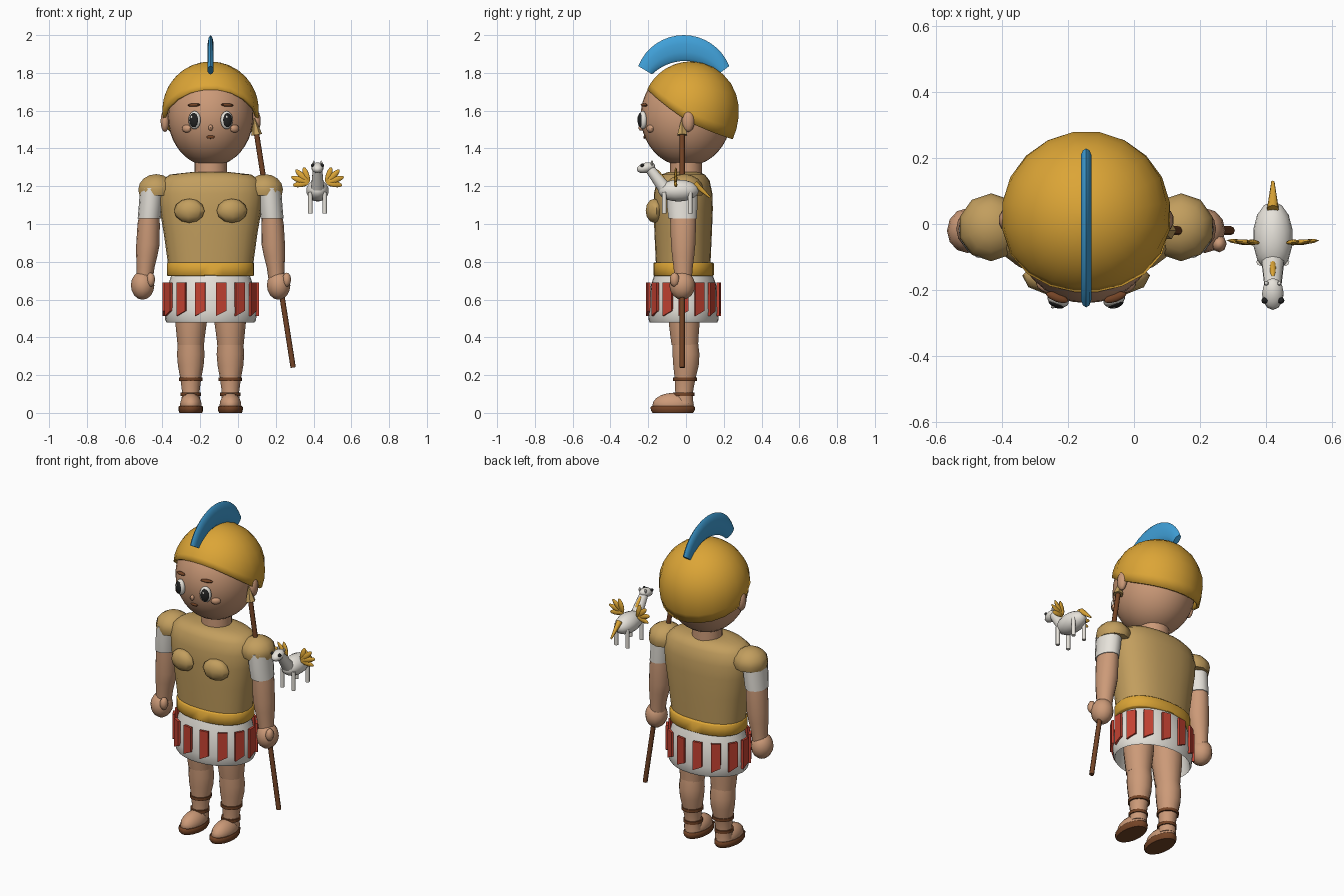
import bpy, bmesh, math
from mathutils import Matrix, Vector, Euler

if "Cube" in bpy.data.objects:
    bpy.data.objects.remove(bpy.data.objects["Cube"])

CX = -0.145  # centre line of the figure


def srgb(name, r, g, b):
    m = bpy.data.materials.new(name)
    m.diffuse_color = [((c / 255 + 0.055) / 1.055) ** 2.4 for c in (r, g, b)] + [1]
    m.use_nodes = True
    m.node_tree.nodes["Principled BSDF"].inputs["Base Color"].default_value = m.diffuse_color
    return m


SKIN = srgb("skin", 204, 154, 120)
TAN = srgb("tan armour", 194, 158, 94)
GOLD = srgb("gold", 220, 165, 54)
BLUE = srgb("blue", 64, 160, 216)
WHITE = srgb("white", 230, 226, 218)
RED = srgb("red", 196, 66, 50)
BROWN = srgb("brown", 116, 68, 38)
BLACK = srgb("black", 34, 34, 34)


def finish(name, bm, mat, angle=50):
    bmesh.ops.recalc_face_normals(bm, faces=bm.faces)
    me = bpy.data.meshes.new(name)
    bm.to_mesh(me)
    bm.free()
    me.materials.append(mat)
    me.polygons.foreach_set("use_smooth", [True] * len(me.polygons))
    me.set_sharp_from_angle(angle=math.radians(angle))
    ob = bpy.data.objects.new(name, me)
    bpy.context.collection.objects.link(ob)
    return ob


def skin_rings(bm, rings, caps=True, closed=True):
    rows = [[bm.verts.new(p) for p in r] for r in rings]
    n = len(rows[0])
    for a, b in zip(rows, rows[1:]):
        for i in range(n if closed else n - 1):
            j = (i + 1) % n
            bm.faces.new((a[i], a[j], b[j], b[i]))
    if caps:
        bm.faces.new(rows[0])
        bm.faces.new(rows[-1])


def loft(name, rings, mat, n=20, power=2.0):
    """Stack of horizontal (super)ellipses: (cx, cy, z, rx, ry)."""
    def pt(r, a):
        c, s = math.cos(a), math.sin(a)
        e = 2 / power
        return (r[0] + r[3] * math.copysign(abs(c) ** e, c),
                r[1] + r[4] * math.copysign(abs(s) ** e, s), r[2])
    bm = bmesh.new()
    skin_rings(bm, [[pt(r, 2 * math.pi * i / n) for i in range(n)] for r in rings])
    return finish(name, bm, mat)


def ball(name, c, r, mat, rot=(0, 0, 0), u=16, v=10, zmin=None):
    bm = bmesh.new()
    m = Matrix.Translation(c) @ Euler(rot).to_matrix().to_4x4() @ Matrix.Diagonal((*r, 1))
    bmesh.ops.create_uvsphere(bm, u_segments=u, v_segments=v, radius=1, matrix=m)
    if zmin is not None:
        for w in bm.verts:
            w.co.z = max(w.co.z, zmin)
    return finish(name, bm, mat)


def rod(name, p0, p1, r0, r1, mat, n=10):
    p0, p1 = Vector(p0), Vector(p1)
    d = p1 - p0
    bm = bmesh.new()
    m = Matrix.Translation((p0 + p1) / 2) @ d.to_track_quat('Z', 'Y').to_matrix().to_4x4()
    bmesh.ops.create_cone(bm, cap_ends=True, segments=n, radius1=r0, radius2=r1,
                          depth=d.length, matrix=m)
    return finish(name, bm, mat)


# Head and neck
ball("head", (CX, 0, 1.57), (0.226, 0.24, 0.265), SKIN, u=32, v=20)
loft("neck", [(CX, 0, 1.22, .087, .085), (CX, 0, 1.36, .085, .083)], SKIN)


def face_y(dx, z):
    return -0.24 * math.sqrt(1 - (dx / 0.226) ** 2 - ((z - 1.57) / 0.265) ** 2)


# Face details
for s in (-1, 1):
    turn = s * 0.35
    out = Vector((math.sin(turn), -math.cos(turn), 0))
    eye = Vector((CX + s * .085, face_y(.085, 1.55) - .008, 1.55))
    ball("eye_white", eye, (.034, .022, .048), WHITE, (0, 0, turn))
    ball("eye_pupil", eye + out * .012, (.026, .014, .038), BLACK, (0, 0, turn))
    ball("eye_glint", eye + out * .024 + Vector((-.008, 0, .016)), (.006, .004, .008), WHITE, u=8, v=6)
    ball("eyebrow", (CX + s * .088, face_y(.088, 1.63) - .008, 1.63), (.036, .014, .009), BROWN,
         (0, s * .06, turn), u=10, v=6)
    ball("cheek", (CX + s * .127, face_y(.127, 1.505), 1.505), (.028, .016, .021), SKIN,
         (0, 0, s * .6), u=10, v=8)
    ball("ear", (CX + s * .242, .012, 1.545), (.024, .034, .058), SKIN, u=10, v=8)
ball("nose", (CX, face_y(0, 1.51) - .004, 1.51), (.012, .014, .016), SKIN, u=8, v=6)
ball("mouth", (CX, face_y(0, 1.46), 1.46), (.024, .008, .009), BROWN, u=10, v=6)

# Helmet: dome trimmed along a sloping brow line
EDGE = [(-.30, 1.78), (-.23, 1.735), (-.12, 1.635), (0, 1.55), (.1, 1.5), (.3, 1.43)]


def brow(y):
    for (a, za), (b, zb) in zip(EDGE, EDGE[1:]):
        if y <= b:
            return za + (zb - za) * (y - a) / (b - a)
    return EDGE[-1][1]


def dome(t, phi, R=.258):
    k = math.sin(t) if t < math.pi / 2 else math.cos((t - math.pi / 2) * .8)
    return Vector((CX + R * k * math.cos(phi), .025 + R * k * math.sin(phi), 1.602 + R * math.cos(t)))


def trim(phi):
    t = 0.3
    while dome(t, phi).z > brow(dome(t, phi).y):
        t += 0.005
    return t


bm = bmesh.new()
phis = [2 * math.pi * (i + .5) / 20 for i in range(20)]
lims = [trim(p) for p in phis]
skin_rings(bm, [[dome(max(.02, k / 9) * L, p) for p, L in zip(phis, lims)] for k in range(10)], caps=False)
bmesh.ops.contextual_create(bm, geom=[e for e in bm.edges if e.is_boundary and e.verts[0].co.z > 1.85])
helmet = finish("helmet", bm, GOLD)
mod = helmet.modifiers.new("thickness", 'SOLIDIFY')
mod.thickness, mod.offset = .014, -1

# Crest: curved plume with an oval section between two arcs
bm = bmesh.new()
rings = []
for i in range(17):
    f = -1 + i / 8
    ao, ai = f * 1.195, f * .77
    o = Vector((CX, -.012 + .259 * math.sin(ao), 1.741 + .259 * math.cos(ao)))
    q = Vector((CX, -.005 + .251 * math.sin(ai), 1.612 + .251 * math.cos(ai)))
    rings.append([(o + q) / 2 + (o - q) / 2 * math.cos(a) + Vector((.017 * math.sin(a), 0, 0))
                  for a in [j * math.pi / 5 for j in range(10)]])
skin_rings(bm, rings)
finish("helmet_crest", bm, BLUE)

# Torso armour, chest plates and belt
loft("torso_armour", [(CX, -.015, z, rx, ry) for z, rx, ry in
     [(.75, .222, .142), (.82, .23, .146), (.95, .248, .152), (1.08, .27, .157), (1.16, .276, .155),
      (1.23, .262, .14), (1.262, .215, .115), (1.275, .1, .08)]], TAN, n=24, power=2.3)
for s in (-1, 1):
    ball("chest_plate", (CX + s * .113, -.168, 1.07), (.082, .046, .064), TAN, (0, 0, s * .15), u=8, v=6)
loft("belt", [(CX, -.013, z, rx, ry) for z, rx, ry in
     [(.725, .226, .154), (.73, .231, .16), (.79, .231, .16), (.796, .226, .154)]], GOLD, n=28, power=2.3)

# Skirt shell (inner wall first, then outer) with hanging strips
loft("skirt", [(CX, -.013, z, rx, ry) for z, rx, ry in
     [(.64, .21, .16), (.5, .225, .172), (.478, .232, .178), (.49, .24, .184), (.54, .246, .189),
      (.61, .24, .184), (.68, .224, .172), (.735, .206, .153)]], WHITE, n=28)
for i in range(14):
    a = 2 * math.pi * i / 14
    n = Vector((math.cos(a) / .248, math.sin(a) / .191, 0)).normalized()
    t = Vector((-n.y, n.x, 0))
    c = Vector((CX + .246 * math.cos(a), -.013 + .19 * math.sin(a), 0))
    bm = bmesh.new()
    skin_rings(bm, [[c + n * d + t * w + Vector((0, 0, z)) for w, z in
                     ((-.027, .513), (.027, .54), (.027, .69), (-.027, .69))] for d in (-.005, .009)])
    finish("skirt_strip", bm, RED, 30)

# Arms and legs, mirrored
for s in (-1, 1):
    def limb(name, rows, mat, n=14):
        loft(name, [(CX + s * x, y, z, rx, ry) for x, y, z, rx, ry in rows], mat, n)
    ball("shoulder_pad", (CX + s * .288, -.01, 1.182), (.1, .103, .082), TAN, u=10, v=8, zmin=1.15)
    limb("sleeve", [(.31, -.02, 1.19, .064, .085), (.318, -.02, 1.1, .062, .083),
                    (.325, -.018, 1.03, .061, .077)], WHITE)
    limb("arm", [(.324, -.016, 1.06, .052, .07), (.328, -.015, 1.0, .059, .07),
                 (.332, -.015, .89, .062, .066), (.338, -.015, .83, .056, .06),
                 (.344, -.015, .77, .047, .052), (.35, -.015, .7, .043, .046)], SKIN)
    hand_x = CX + s * .36
    ball("hand", (hand_x, -.02, .675), (.062, .068, .076), SKIN, u=12, v=8)
    ball("thumb", (hand_x + .043, -.06, .705), (.023, .026, .038), SKIN, u=8, v=6)
    limb("thigh", [(.1, -.01, .63, .092, .092), (.103, -.01, .5, .086, .086),
                   (.105, -.008, .4, .074, .076), (.105, -.006, .36, .07, .072)], SKIN)
    limb("calf", [(.105, -.004, .37, .068, .07), (.105, 0, .31, .073, .073), (.105, 0, .25, .068, .069),
                  (.105, -.005, .18, .055, .056), (.105, -.01, .11, .046, .048),
                  (.105, -.01, .05, .05, .05)], SKIN)
    limb("foot_sole", [(.105, -.07, z, rx, ry) for z, rx, ry in
                       ((0, .06, .108), (.012, .065, .118), (.03, .066, .119), (.037, .061, .113))], BROWN, 18)
    ball("foot", (CX + s * .105, -.068, .04), (.059, .11, .066), SKIN, u=14, v=10, zmin=.03)
    limb("shin_strap", [(.105, -.005, z, .062, .063) for z in (.17, .188)], BROWN, 16)
    limb("ankle_strap", [(.105, -.012, z, .054, .056) for z in (.09, .108)], BROWN, 16)

# Spear
rod("spear_shaft", (.292, -.02, .24), (.098, -.02, 1.48), .014, .014, BROWN, 8)
rod("spear_tip", (.099, -.02, 1.472), (.086, -.02, 1.56), .03, .003, TAN, 6)

# Small winged horse floating at the side
HX = .421
ball("horse_body", (HX, -.04, 1.177), (.061, .108, .058), WHITE, u=14, v=10)
rod("horse_neck", (HX, -.11, 1.185), (HX, -.19, 1.29), .036, .026, WHITE)
ball("horse_head", (HX, -.212, 1.298), (.033, .05, .027), WHITE, (.25, 0, 0), u=12, v=8)
ball("horse_mane", (HX, -.135, 1.255), (.011, .012, .048), GOLD, (.65, 0, 0), u=8, v=6)
rod("horse_tail", (HX, .045, 1.215), (HX, .128, 1.14), .018, .005, GOLD, 8)
for s in (-1, 1):
    ball("horse_eye", (HX + s * .025, -.232, 1.31), (.01, .01, .01), BLACK, u=8, v=6)
    ball("horse_ear", (HX + s * .02, -.18, 1.322), (.007, .007, .014), WHITE, u=6, v=4)
    for y in (-.115, .022):
        rod("horse_leg", (HX + s * .038, y, 1.17), (HX + s * .038, y, 1.055), .012, .012, WHITE, 8)
    # wing: fan of four flat feathers
    for ang, ln in ((72, .088), (45, .1), (19, .1), (-8, .086)):
        a = math.radians(ang)
        h = ln / 2
        ball("wing_feather", (HX + s * (.046 + h * math.cos(a)), -.055, 1.217 + h * math.sin(a)),
             (h, .008, .016), GOLD, (0, -s * a, s * .12), u=8, v=6)
